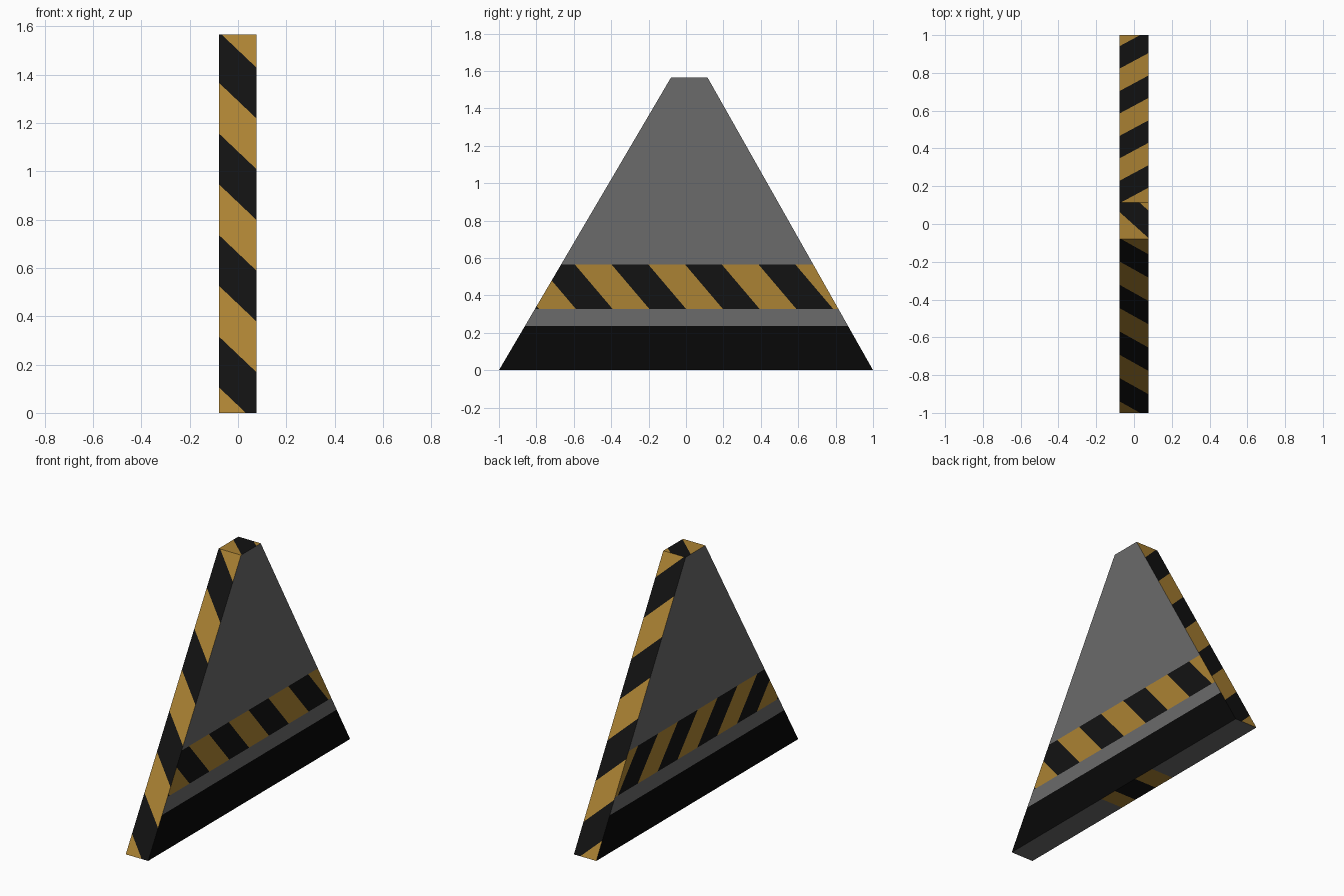
import bpy, bmesh, math
from mathutils import Vector

if "Cube" in bpy.data.objects:
    bpy.data.objects.remove(bpy.data.objects["Cube"])

# flat colours
COLORS = [("panel_grey", (0.145, 0.145, 0.145)), ("hazard_yellow", (0.41, 0.225, 0.033)),
          ("hazard_black", (0.006, 0.006, 0.006)), ("base_black", (0.0025, 0.0025, 0.0025))]
GREY, YELLOW, BLACK, BASE = range(4)

XL, XR, H = -0.078, 0.077, 1.565
PROFILE = [(-1, 0), (1, 0), (0.115, H), (-0.08, H)]
Z_BASE, Z_LOW, Z_HIGH = 0.235, 0.328, 0.565

# tapered slab from the side profile
bm = bmesh.new()
bottom = bm.faces.new([bm.verts.new((XL, y, z)) for y, z in PROFILE])
ext = bmesh.ops.extrude_face_region(bm, geom=[bottom])
new_verts = [v for v in ext["geom"] if isinstance(v, bmesh.types.BMVert)]
bmesh.ops.translate(bm, verts=new_verts, vec=(XR - XL, 0, 0))
bm.faces.ensure_lookup_table()
bmesh.ops.recalc_face_normals(bm, faces=bm.faces[:])


def cut(select, co, no):
    faces = [f for f in bm.faces if select(f)]
    geom = set(faces)
    for f in faces:
        geom.update(f.edges)
        geom.update(f.verts)
    bmesh.ops.bisect_plane(bm, geom=list(geom), dist=1e-5, plane_co=co, plane_no=no)
    bm.normal_update()


def is_side(f):
    return abs(f.normal.x) > 0.9


def is_slope(f):
    return abs(f.normal.y) > 0.5


def is_top(f):
    return f.normal.z > 0.9


def is_bottom(f):
    return f.normal.z < -0.9


def in_band(f):
    return is_side(f) and Z_LOW < f.calc_center_median().z < Z_HIGH


# stripe coordinates for each region
def band_u(c):
    return c.y + 0.85 * (c.z - Z_LOW)


def slope_v(c):
    return c.z + 0.95 * (c.x - XL) - 0.105


def top_w(c):
    return c.y + 0.9 * (c.x - XL)


BAND_STEP, SLOPE_STEP = 0.1965, 0.21

# horizontal lines, then diagonal stripes
for z in (Z_BASE, Z_LOW, Z_HIGH):
    cut(is_side, (0, 0, z), (0, 0, 1))
for i in range(-5, 7):
    cut(in_band, (0, i * BAND_STEP, Z_LOW), (0, 1, 0.85))
for i in range(0, 9):
    cut(is_slope, (XL, 0, 0.105 + i * SLOPE_STEP), (0.95, 0, 1))
for w in (0.065, 0.21):
    cut(is_top, (XL, w, H), (0.9, 1, 0))
for y in (-0.2, -0.08, 0.1, 0.25):
    cut(is_bottom, (0, y, 0), (0, 1, 0))

# colour by region and stripe
for f in bm.faces:
    c = f.calc_center_bounds()
    if is_side(f):
        if c.z < Z_BASE:
            m = BASE
        elif Z_LOW < c.z < Z_HIGH:
            c = f.calc_center_median()
            m = BLACK if math.floor(band_u(c) / BAND_STEP) % 2 else YELLOW
        else:
            m = GREY
    elif is_slope(f):
        c = f.calc_center_median()
        m = YELLOW if math.floor(slope_v(c) / SLOPE_STEP) % 2 else BLACK
    elif is_top(f):
        m = BLACK if 0.065 < top_w(f.calc_center_median()) < 0.21 else YELLOW
    else:
        m = BLACK if -0.08 < c.y < 0.1 else YELLOW if -0.2 < c.y < 0.25 else GREY
    f.material_index = m

mesh = bpy.data.meshes.new("barrier_wedge")
bm.to_mesh(mesh)
bm.free()
for name, rgb in COLORS:
    mat = bpy.data.materials.new(name)
    mat.diffuse_color = (*rgb, 1)
    mat.use_nodes = True
    mat.node_tree.nodes["Principled BSDF"].inputs["Base Color"].default_value = mat.diffuse_color
    mesh.materials.append(mat)
bpy.context.collection.objects.link(bpy.data.objects.new("barrier_wedge", mesh))
